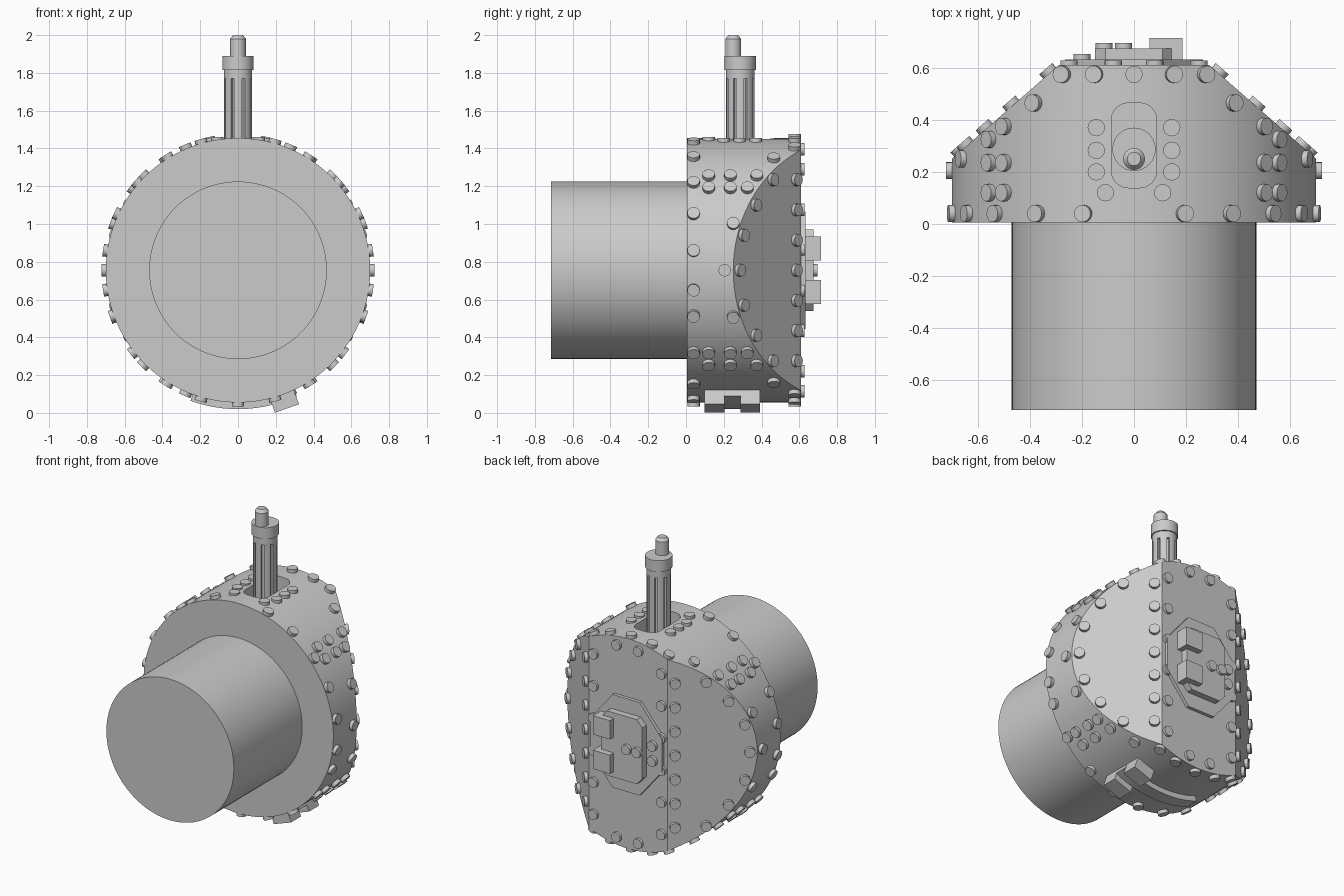
import bpy, bmesh
from math import sin, cos, pi, radians, sqrt
from mathutils import Vector, Matrix

if "Cube" in bpy.data.objects:
    bpy.data.objects.remove(bpy.data.objects["Cube"])

CZ = 0.755          # height of the drum axis
R = 0.70            # drum radius
BACK = 0.61         # y of the flat back face
BEVEL_Y = 0.25      # y where the slanted cheeks start
FLAT = 0.29         # half width of the back face

grey = bpy.data.materials.new("plain_grey")
grey.use_nodes = True
grey.diffuse_color = (0.6, 0.6, 0.6, 1)
grey.node_tree.nodes["Principled BSDF"].inputs["Base Color"].default_value = (0.6, 0.6, 0.6, 1)


def finish(name, bm, smooth=True):
    bmesh.ops.recalc_face_normals(bm, faces=bm.faces)
    mesh = bpy.data.meshes.new(name)
    bm.to_mesh(mesh)
    bm.free()
    obj = bpy.data.objects.new(name, mesh)
    mesh.materials.append(grey)
    bpy.context.collection.objects.link(obj)
    if smooth:
        smooth_shade(obj)
    return obj


def smooth_shade(obj):
    bpy.ops.object.select_all(action='DESELECT')
    obj.select_set(True)
    bpy.context.view_layer.objects.active = obj
    bpy.ops.object.shade_smooth_by_angle(angle=radians(30))


def add_cylinder(bm, start, axis, length, r1, r2=None, sides=64):
    axis = Vector(axis).normalized()
    rot = axis.to_track_quat('Z', 'Y').to_matrix().to_4x4()
    mid = Matrix.Translation(Vector(start) + axis * length / 2)
    bmesh.ops.create_cone(bm, cap_ends=True, segments=sides, radius1=r1,
                          radius2=r1 if r2 is None else r2, depth=length, matrix=mid @ rot)


def add_box(bm, centre, size, turn=None):
    m = Matrix.Translation(centre) @ (turn or Matrix()) @ Matrix.Diagonal((*size, 1))
    bmesh.ops.create_cube(bm, size=1, matrix=m)


def add_prism(bm, outline, offset):
    """Extrude a closed outline along an offset."""
    face = bm.faces.new([bm.verts.new(p) for p in outline])
    out = bmesh.ops.extrude_face_region(bm, geom=[face], use_keep_orig=True)
    moved = [v for v in out["geom"] if isinstance(v, bmesh.types.BMVert)]
    bmesh.ops.translate(bm, verts=moved, vec=offset)


def rivet(bm, point, normal, height=0.022):
    n = Vector(normal).normalized()
    add_cylinder(bm, Vector(point) - n * 0.01, n, height + 0.01, 0.033, sides=16)


# Drum with slanted cheeks
bm = bmesh.new()
add_cylinder(bm, (0, 0.005, CZ), (0, 1, 0), BACK - 0.005, R, sides=96)
cheek = Vector((BACK - BEVEL_Y, R - FLAT, 0)).normalized()
for side in (1, -1):
    normal = Vector((cheek.x * side, cheek.y, 0))
    cut = bmesh.ops.bisect_plane(bm, geom=bm.verts[:] + bm.edges[:] + bm.faces[:], dist=1e-5,
                                 plane_co=(side * R, BEVEL_Y, CZ), plane_no=normal, clear_outer=True)
    edges = [e for e in cut["geom_cut"] if isinstance(e, bmesh.types.BMEdge)]
    bmesh.ops.holes_fill(bm, edges=edges, sides=0)
drum = finish("drum", bm, smooth=False)

# Rounded slot cut in the top of the drum
bm = bmesh.new()
outline = []
for i, (sx, sy) in enumerate([(1, 1), (-1, 1), (-1, -1), (1, -1)]):
    for k in range(7):
        a = (i + k / 6) * pi / 2
        outline.append((sx * 0.022 + 0.065 * cos(a), 0.302 + sy * 0.098 + 0.065 * sin(a), 1.28))
add_prism(bm, outline, (0, 0, 0.4))
cutter = finish("slot_cutter", bm, smooth=False)
cutter.hide_render = True
mod = drum.modifiers.new("slot", 'BOOLEAN')
mod.operation = 'DIFFERENCE'
mod.solver = 'EXACT'
mod.object = cutter
bpy.context.view_layer.objects.active = drum
bpy.ops.object.modifier_apply(modifier="slot")
bpy.data.objects.remove(cutter)
smooth_shade(drum)

# Front barrel
bm = bmesh.new()
add_cylinder(bm, (0, -0.715, CZ), (0, 1, 0), 0.73, 0.47, sides=96)
finish("front_barrel", bm)

# Fluted rod with collar and offset tip
ROD_Y = 0.287
bm = bmesh.new()
outline = []
for i in range(8):
    for turn, r in ((-16, 0.075), (-8, 0.075), (0, 0.075), (8, 0.075), (16, 0.075), (16, 0.056), (29, 0.056)):
        a = radians(i * 45 + turn)
        outline.append((r * cos(a), ROD_Y + r * sin(a), 1.27))
add_prism(bm, outline, (0, 0, 0.5))
add_cylinder(bm, (0, ROD_Y, 1.77), (0, 0, 1), 0.05, 0.075, sides=32)
finish("fluted_rod", bm)
bm = bmesh.new()
add_cylinder(bm, (0, ROD_Y, 1.815), (0, 0, 1), 0.075, 0.083, sides=32)
finish("rod_collar", bm)
bm = bmesh.new()
add_cylinder(bm, (0, 0.25, 1.88), (0, 0, 1), 0.1, 0.042, sides=24)
add_cylinder(bm, (0, 0.25, 1.98), (0, 0, 1), 0.02, 0.042, 0.026, sides=24)
finish("rod_tip", bm)

# Rivets on the curved drum wall, as (angle, y)
wall = [(a, 0.04) for a in (74, 58, 41, 25, 8.5, -8.5, -20, -38, -58, -74)]
wall += [(0, 0.205)]
for s in (1, -1):
    wall += [(s * a, y) for a, y in ((20.5, 0.25), (57, 0.465), (67, 0.575), (77.5, 0.575))]
    wall += [(s * a, y) for a in (45, 38) for y in (0.12, 0.235)]
    wall += [(s * 45, 0.375), (s * 38, 0.325)]
bm = bmesh.new()
for angle, y in wall:
    for side in (1, -1):
        n = Vector((side * cos(radians(angle)), 0, sin(radians(angle))))
        rivet(bm, Vector((0, y, CZ)) + n * R, n)
for z, y in ((1, 0.575), (-1, 0.575), (-1, 0.04)):
    rivet(bm, (0, y, CZ + z * R), (0, 0, z))
finish("wall_rivets", bm)

# Rivets beside the slot
bm = bmesh.new()
for x, y in ((0.145, 0.37), (0.145, 0.283), (0.145, 0.2), (0.11, 0.12)):
    for side in (1, -1):
        n = Vector((side * x, 0, sqrt(R * R - x * x)))
        rivet(bm, n + Vector((0, y, CZ)), (0, 0, 1), 0.015)
finish("slot_rivets", bm)

# Rivets on the slanted cheeks, as (y, height from the axis)
spots = [(0.58, k * 0.16) for k in range(-3, 4)] + [(0.28, 0)]
for s in (1, -1):
    spots += [(0.30, s * 0.185), (0.365, s * 0.345), (0.455, s * 0.48)]
bm = bmesh.new()
for y, h in spots:
    x = R - (y - BEVEL_Y) * (R - FLAT) / (BACK - BEVEL_Y)
    for side in (1, -1):
        rivet(bm, (side * x, y, CZ + h), (side * cheek.x, cheek.y, 0))
finish("cheek_rivets", bm)

# Rivets around the back face
bm = bmesh.new()
for side in (1, -1):
    for k in range(6):
        rivet(bm, (side * 0.25, BACK, 0.22 + k * 0.214), (0, 1, 0), 0.018)
    for x in (-0.08, 0.08):
        rivet(bm, (x, BACK, CZ + side * 0.64), (0, 1, 0), 0.018)
finish("back_rivets", bm)


# Back hatch: two stacked eight-sided plates
def octagon(name, half_w, half_h, in_w, in_h, y0, y1):
    bm = bmesh.new()
    quarter = [(half_w, in_h), (in_w, half_h)]
    pts = quarter + [(-x, z) for x, z in reversed(quarter)]
    pts += [(-x, -z) for x, z in pts]
    add_prism(bm, [(x, y0, CZ + z) for x, z in pts], (0, y1 - y0, 0))
    finish(name, bm, smooth=False)


octagon("hatch_base", 0.265, 0.31, 0.1, 0.11, 0.6, 0.632)
octagon("hatch_cover", 0.15, 0.215, 0.11, 0.17, 0.62, 0.675)

# Hinge blocks and hatch rivets
for name, z in (("upper_hinge", CZ + 0.115), ("lower_hinge", CZ - 0.115)):
    bm = bmesh.new()
    add_box(bm, (0.123, 0.67, z), (0.125, 0.09, 0.125))
    finish(name, bm, smooth=False)
bm = bmesh.new()
for x in (-0.04, -0.115):
    rivet(bm, (x, 0.675, CZ), (0, 1, 0), 0.02)
for s in (1, -1):
    rivet(bm, (-0.2, 0.632, CZ + s * 0.05), (0, 1, 0), 0.022)
finish("hatch_rivets", bm)

# Curved strap under the drum
bm = bmesh.new()
arc = [radians(-110 + 45 * i / 16) for i in range(17)]
pts = [(0.735 * cos(a), 0.2, CZ + 0.735 * sin(a)) for a in arc]
pts += [(0.68 * cos(a), 0.2, CZ + 0.68 * sin(a)) for a in reversed(arc)]
add_prism(bm, pts, (0, 0.09, 0))
finish("bottom_strap", bm)

# Pair of clamp blocks at the end of the strap
tilt = radians(-70.5)
for name, y in (("front_clamp", 0.15), ("rear_clamp", 0.34)):
    bm = bmesh.new()
    add_box(bm, (0.726 * cos(tilt), y, CZ + 0.726 * sin(tilt)), (0.1, 0.105, 0.135),
            Matrix.Rotation(-tilt, 4, 'Y'))
    finish(name, bm, smooth=False)
